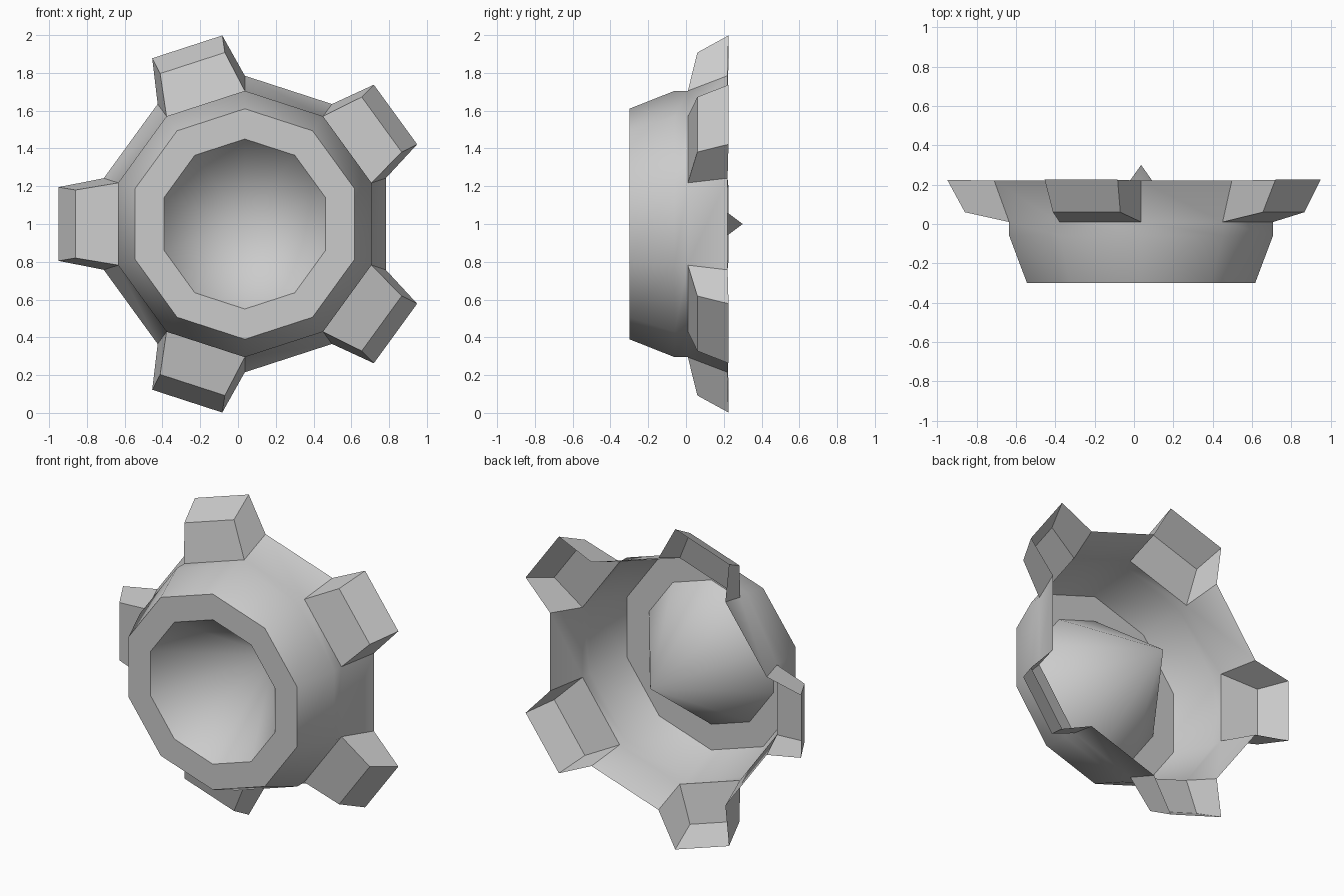
import bpy, bmesh, math
from mathutils import Vector

if "Cube" in bpy.data.objects:
    bpy.data.objects.remove(bpy.data.objects["Cube"])

CX, CZ, SIDES = 0.036, 1.0, 10
STEP = 2 * math.pi / SIDES


def corner(k, r, y):
    """Corner k of a ten-sided ring of radius r at depth y."""
    a = STEP * (k + 0.5)
    return Vector((CX + r * math.cos(a), y, CZ + r * math.sin(a)))


def make(name, polys):
    bm = bmesh.new()
    for p in polys:
        bm.faces.new([bm.verts.new(v) for v in p])
    bmesh.ops.remove_doubles(bm, verts=bm.verts, dist=1e-4)
    mesh = bpy.data.meshes.new(name)
    bm.to_mesh(mesh)
    bm.free()
    ob = bpy.data.objects.new(name, mesh)
    bpy.context.collection.objects.link(ob)
    bpy.ops.object.select_all(action='DESELECT')
    ob.select_set(True)
    bpy.context.view_layer.objects.active = ob
    bpy.ops.object.shade_smooth_by_angle(angle=math.radians(42))
    return ob


def band(a, b, ks=range(SIDES)):
    """Quads between two (radius, depth) rings."""
    return [[corner(k, *a), corner(k, *b), corner(k + 1, *b), corner(k + 1, *a)]
            for k in ks]


HOLE, FRONT, SHOULDER = (0.45, -0.30), (0.61, -0.30), (0.705, -0.06)
BELT, RIM = (0.705, 0.01), (0.785, 0.22)

# Conical bowl running back to a point
apex = Vector((CX, 0.30, CZ))
make("cone_bowl", [[apex, corner(k, *HOLE), corner(k + 1, *HOLE)] for k in range(SIDES)])

# Housing: front ring, tapered side, belt and flared walls between the teeth
make("housing", band(HOLE, FRONT) + band(FRONT, SHOULDER) + band(SHOULDER, BELT)
     + band(BELT, RIM, range(1, SIDES, 2)))

# Five hollow teeth, open at the back
for i in range(5):
    k = 2 * i
    a = STEP * (k + 1)
    out = Vector((math.cos(a), 0, math.sin(a)))
    side = Vector((-math.sin(a), 0, math.cos(a)))

    def tip(r, h, y):
        return Vector((CX, y, CZ)) + out * r + side * h

    p0, p1 = corner(k, *BELT), corner(k + 1, *BELT)
    w0, w1 = corner(k, *RIM), corner(k + 1, *RIM)
    q0, q1 = tip(0.896, -0.18, 0.06), tip(0.896, 0.18, 0.06)
    s0, s1 = tip(0.986, -0.195, 0.225), tip(0.986, 0.195, 0.225)
    make(f"tooth_{i + 1}", [[p0, q0, q1, p1], [q0, s0, s1, q1],
                            [q0, p0, w0, s0], [p1, q1, s1, w1]])
